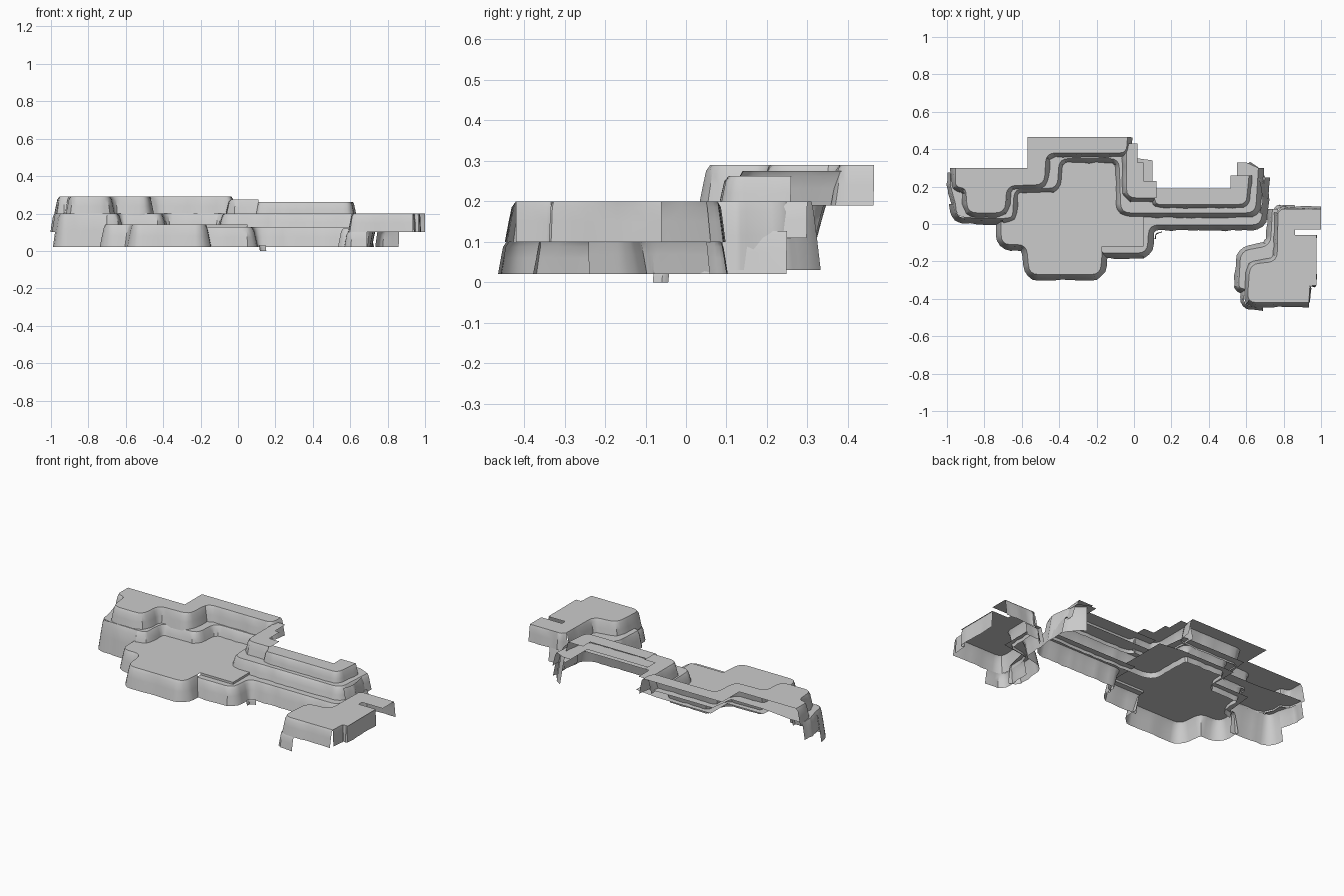
import bpy, bmesh, random
from mathutils import Vector

if "Cube" in bpy.data.objects:
    bpy.data.objects.remove(bpy.data.objects["Cube"])

random.seed(4)


def rounded(path, r):
    """Round the corners of an open path, then split long runs."""
    p = [Vector(q) for q in path]
    out = [p[0]]
    for a, b, c in zip(p, p[1:], p[2:]):
        k = min(r, (a - b).length * 0.45, (c - b).length * 0.45)
        s, e = b + (a - b).normalized() * k, b + (c - b).normalized() * k
        for i in range(5):
            t = i / 4
            out.append(s * (1 - t) ** 2 + b * 2 * t * (1 - t) + e * t * t)
    out.append(p[-1])
    fine = [out[0]]
    for a, b in zip(out, out[1:]):
        n = max(1, int((b - a).length / 0.035))
        fine += [a.lerp(b, i / n) for i in range(1, n + 1)]
    return fine


def add_wall(bm, pts, top, bottom, flare):
    """Rough rock face that leans out to the right of the path."""
    rows = [[] for _ in range(4)]
    for i, p in enumerate(pts):
        d = (pts[min(i + 1, len(pts) - 1)] - pts[max(i - 1, 0)]).normalized()
        n = Vector((d.y, -d.x))
        bump = random.uniform(-0.004, 0.004) if flare else 0
        for row, t, f in zip(rows, (0, 0.15, 0.5, 1), (0, 0.3, 0.6, 1)):
            q = p + n * (flare * f + (bump if t else 0))
            row.append(bm.verts.new((q.x, q.y, top + (bottom - top) * t)))
    for a, b in zip(rows, rows[1:]):
        for i in range(len(pts) - 1):
            bm.faces.new((a[i], b[i], b[i + 1], a[i + 1]))


def cliff(name, path, back, top, bottom, flare=0.03, r=0.05):
    """Flat ground sheet with a rock face along the path; open at the back."""
    bm = bmesh.new()
    pts = rounded(path, r)
    add_wall(bm, pts, top, bottom, flare)
    if back:
        bm.faces.new([bm.verts.new((x, y, top)) for x, y in [*pts, *back]])
    bmesh.ops.remove_doubles(bm, verts=bm.verts, dist=1e-5)
    me = bpy.data.meshes.new(name)
    bm.to_mesh(me)
    bm.free()
    ob = bpy.data.objects.new(name, me)
    bpy.context.collection.objects.link(ob)
    bpy.context.view_layer.objects.active = ob
    ob.select_set(True)
    bpy.ops.object.shade_smooth_by_angle(angle=0.6)
    ob.select_set(False)


# Low central plateau
cliff("lower_plateau",
      [(-.71, .02), (-.71, -.11), (-.575, -.11), (-.56, -.27), (-.18, -.27), (-.17, -.15)],
      [(-.17, -.12), (.05, -.12), (.05, .04), (.1, .05), (.1, .34), (-.05, .36),
       (-.42, .36), (-.42, .2), (-.66, .2), (-.68, .02)], .14, .02)
cliff("plateau_step", [(-.17, -.12), (.05, -.12), (.05, .06)],
      None, .14, .127, 0, .001)

# Low ledge running along the right arm
cliff("lower_ledge",
      [(-.17, -.155), (.07, -.155), (.08, -.005), (.68, -.005), (.70, .25)],
      [(.64, .25), (.64, .07), (.05, .07), (.05, -.12), (-.17, -.12)], .127, .02)

# Left outcrop, full-height face
cliff("left_outcrop", [(-.955, .11), (-.945, .035), (-.70, .03)],
      None, .2, .02, .033, .05)
cliff("left_outcrop_side", [(-.98, .275), (-.98, .2), (-.955, .11)],
      None, .2, .1, .02, .03)

# Middle shelf
cliff("middle_shelf",
      [(-.70, .03), (-.65, .035), (-.64, .19), (-.41, .19), (-.40, .35),
       (-.08, .35), (-.07, .06), (.65, .06), (.665, .30)],
      [(.60, .33), (.55, .33), (.55, .17), (.0, .17), (-.03, .4), (-.46, .4),
       (-.48, .25), (-.7, .25), (-.9, .275), (-.98, .275), (-.98, .2), (-.955, .11),
       (-.95, .07), (-.94, .045), (-.90, .034)], .2, .11)
cliff("arm_end_lower_face", [(.67, .06), (.69, .12), (.67, .25), (.60, .31)],
      None, .2, .03, .033, .05)

# Upper terraces
cliff("upper_left_terrace",
      [(-.955, .3), (-.955, .2), (-.90, .19), (-.89, .06), (-.69, .06), (-.68, .205),
       (-.48, .21), (-.47, .38), (-.04, .38), (-.035, .465)],
      [(-.57, .465), (-.57, .3)], .29, .19, .025)
cliff("upper_middle_terrace",
      [(-.04, .43), (-.04, .14), (.11, .14)],
      [(.12, .14), (.12, .23), (.05, .23), (.05, .33), (.02, .33), (.02, .43)],
      .275, .19, .025)
cliff("upper_right_terrace",
      [(.0, .14), (.11, .14), (.12, .105), (.60, .105), (.615, .26)],
      [(.515, .26), (.515, .19), (.0, .19)], .262, .18, .022, .04)

# Separate right-hand mesa with its low ledge
cliff("mesa", [(.77, .06), (.765, -.2), (.62, -.215), (.605, -.42), (.935, -.42)],
      [(.94, -.33), (.975, -.33), (.975, -.06), (.86, -.06), (.86, -.03),
       (1, -.03), (1, .08), (.79, .08)], .2, .1, .024)
cliff("mesa_corner_lower_face", [(.598, -.24), (.584, -.438), (.69, -.443)],
      None, .1, .02, .018, .06)
cliff("mesa_right_face", [(.935, -.42), (.94, -.33), (.97, -.33), (.97, -.06)],
      None, .2, .1, .006, .02)
cliff("mesa_back_face", [(1, .078), (.80, .078), (.77, .05)], None, .2, .1, .016, .03)
cliff("mesa_back_lower_face", [(.86, .09), (.77, .085), (.745, .05)],
      None, .1, .02, .016, .03)
cliff("mesa_ledge",
      [(.74, .08), (.73, -.115), (.57, -.145), (.56, -.34), (.60, -.35)],
      [(.63, -.22), (.77, -.2), (.77, .08)], .12, .02, .025)

# Small rock toe reaching the floor
cliff("rock_toe", [(.11, -.08), (.115, -.05), (.15, -.04)], None, .03, 0, .004, .02)
